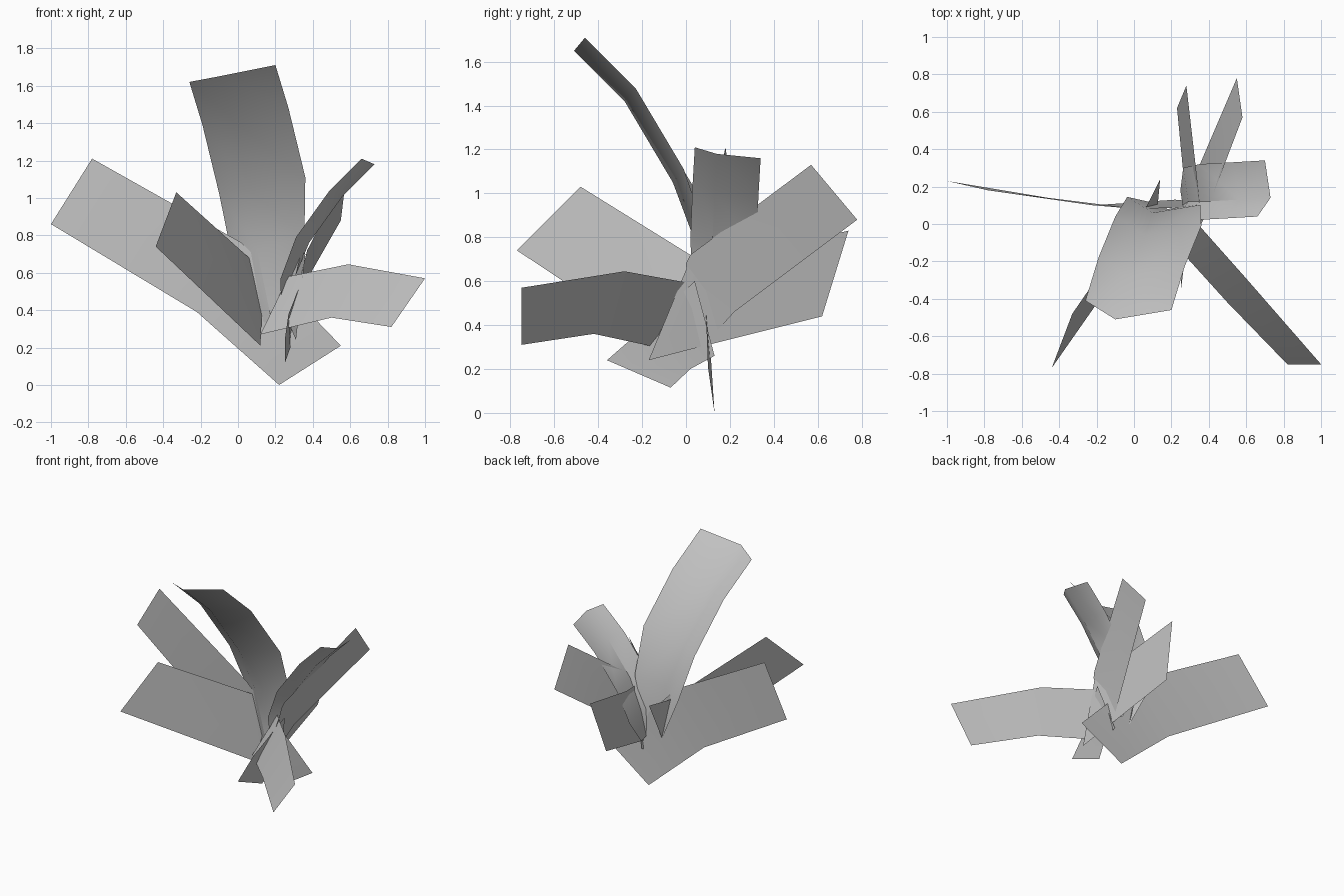
import bpy
import bmesh
import math
from mathutils import Vector

old = bpy.data.objects.get("Cube")
if old:
    bpy.data.objects.remove(old, do_unlink=True)

# Single matte grey for every leaf
grey = bpy.data.materials.new("leaf grey")
grey.use_nodes = True
colour = (0.55, 0.55, 0.55, 1)
grey.diffuse_color = colour
grey.node_tree.nodes["Principled BSDF"].inputs["Base Color"].default_value = colour


def loft(name, columns):
    """Skin a thin sheet between neighbouring columns of points."""
    bm = bmesh.new()
    grid = [[bm.verts.new(point) for point in column] for column in columns]
    for first, second in zip(grid, grid[1:]):
        for i in range(len(first) - 1):
            bm.faces.new((first[i], first[i + 1], second[i + 1], second[i]))
    # Points that coincide close the sheet to a point
    bmesh.ops.remove_doubles(bm, verts=bm.verts, dist=0.001)
    bmesh.ops.recalc_face_normals(bm, faces=bm.faces)
    mesh = bpy.data.meshes.new(name)
    bm.to_mesh(mesh)
    bm.free()
    mesh.materials.append(grey)
    leaf = bpy.data.objects.new(name, mesh)
    bpy.context.collection.objects.link(leaf)

    bpy.ops.object.select_all(action="DESELECT")
    leaf.select_set(True)
    bpy.context.view_layer.objects.active = leaf
    bpy.ops.object.shade_smooth_by_angle(angle=math.radians(40))
    return leaf


def flat_leaf(name, upper, lower):
    """Flat strip between its upper and lower edge, from tip to base."""
    return loft(name, [upper, lower])


def cupped_leaf(name, rib, left, right, widths):
    """Strip folded along a rib, its two halves scaled by the widths."""
    rib = [Vector(point) for point in rib]

    def side(offset):
        return [p + Vector(offset) * w for p, w in zip(rib, widths)]

    return loft(name, [side(left), rib, side(right)])


# Broad leaf reaching to the right side of the plant
flat_leaf("broad_right_leaf",
          upper=[(-.78, .18, 1.21), (.02, .08, .76), (.55, .1, .21)],
          lower=[(-1, .23, .86), (-.22, .1, .39), (.22, .13, 0)])

# Leaf pointing forward, with a folded triangular foot
foot = (.12, .03, .21)
flat_leaf("front_right_leaf",
          upper=[(-.33, -.48, 1.03), (.07, .1, .67), (.14, .24, .66)],
          lower=[(-.44, -.77, .74), foot, foot])

# Low leaf pointing forward on the other side
flat_leaf("front_left_leaf",
          upper=[(1, -.75, .57), (.59, -.28, .645), (.27, .08, .58)],
          lower=[(.82, -.75, .31), (.5, -.42, .36), (.12, 0, .27)])

# Two leaves pointing backward
flat_leaf("back_left_leaf",
          upper=[(.58, .57, 1.13), (.37, .02, .72), (.36, 0, .68)],
          lower=[(.55, .78, .88), (.31, .22, .46), (.25, .03, .25)])
flat_leaf("back_leaf",
          upper=[(.28, .74, .83), (.34, .22, .71), (.36, .02, .7)],
          lower=[(.23, .62, .44), (.28, .1, .31), (.31, -.17, .24)])

# Short drooping leaf at the front
flat_leaf("short_front_leaf",
          upper=[(.25, -.36, .24), (.27, -.2, .38), (.36, .04, .6)],
          lower=[(.25, -.07, .115), (.28, .02, .2), (.28, .13, .26)])

# Tall leaf that arches over the front
cupped_leaf("tall_leaf",
            rib=[(-.1, -.51, 1.65), (-.03, -.28, 1.42), (.06, -.06, 1.05),
                 (.1, .06, .73), (.18, .08, .34)],
            left=(-.16, .1, -.03), right=(.3, .05, .06),
            widths=[1, 1, 1, .85, .25])

# Smaller arching leaf on the left side
cupped_leaf("left_leaf",
            rib=[(.73, .14, 1.18), (.56, .13, 1.01), (.38, .12, .76),
                 (.29, .12, .54), (.26, .1, .35)],
            left=(-.07, -.1, .03), right=(-.03, .2, -.02),
            widths=[1, 1, 1, .9, .4])
